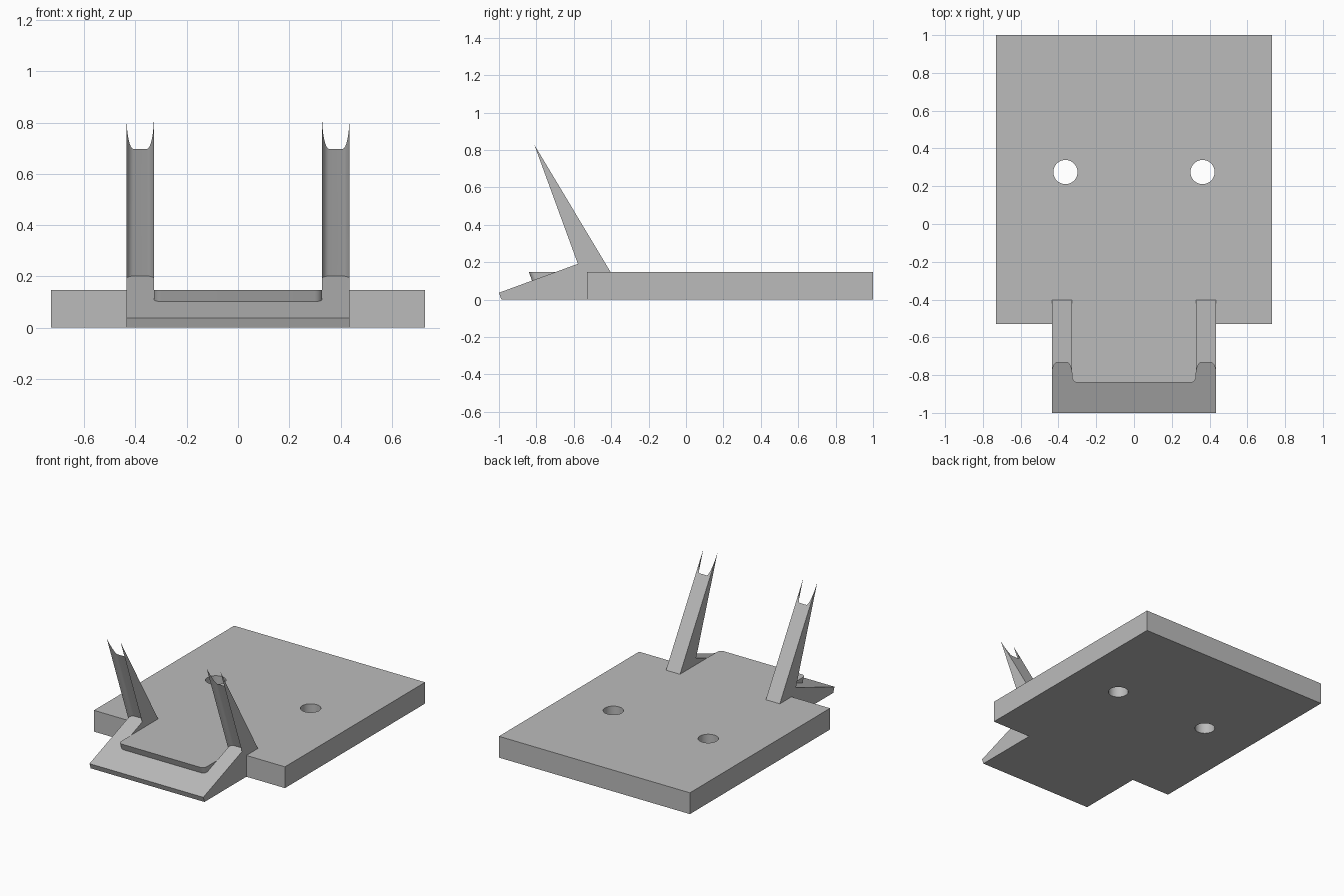
import bpy
import bmesh
import math

cube = bpy.data.objects.get("Cube")
if cube:
    bpy.data.objects.remove(cube)

grey = bpy.data.materials.new("plain grey")
grey.use_nodes = True
COLOUR = (0.5, 0.5, 0.5, 1)
grey.diffuse_color = COLOUR
grey.node_tree.nodes["Principled BSDF"].inputs["Base Color"].default_value = COLOUR

TOP = 0.147                # plate thickness
HALF_W, INNER = 0.435, 0.328   # outer and inner sides of the arms
NOSE = (-1.0, 0.037)
SLOPE = 0.366              # rise of the wedge; walls stand square to it
STEP = -0.53               # where the tongue meets the plate
HEEL = (-0.403, TOP)       # back foot of the prong
LEAN = (-0.80, 0.81)       # prong tip


def wedge_z(y):
    return NOSE[1] + SLOPE * (y - NOSE[0])


def finish(name, bm):
    bmesh.ops.recalc_face_normals(bm, faces=bm.faces)
    mesh = bpy.data.meshes.new(name)
    bm.to_mesh(mesh)
    bm.free()
    mesh.materials.append(grey)
    obj = bpy.data.objects.new(name, mesh)
    bpy.context.collection.objects.link(obj)
    return obj


def loft(name, sections):
    """Skin a row of matching closed sections and cap both ends."""
    bm = bmesh.new()
    rings = [[bm.verts.new(p) for p in s] for s in sections]
    for a, b in zip(rings, rings[1:]):
        for i in range(len(a)):
            j = (i + 1) % len(a)
            bm.faces.new((a[i], a[j], b[j], b[i]))
    bm.faces.new(rings[0])
    bm.faces.new(rings[-1])
    return finish(name, bm)


def smooth(obj):
    bpy.ops.object.select_all(action="DESELECT")
    obj.select_set(True)
    bpy.context.view_layer.objects.active = obj
    bpy.ops.object.shade_smooth_by_angle(angle=math.radians(30))


# Base plate with two round through holes
plate_outline = [(-0.73, STEP), (0.73, STEP), (0.73, 1), (-0.73, 1)]
plate = loft("base_plate", [[(x, y, z) for x, y in plate_outline] for z in (0, TOP)])
for x in (-0.363, 0.363):
    bpy.ops.mesh.primitive_cylinder_add(vertices=64, radius=0.064, depth=1, location=(x, 0.275, 0))
    cutter = bpy.context.object
    cutter.hide_render = True
    cut = plate.modifiers.new("hole", "BOOLEAN")
    cut.object = cutter
    cut.solver = "EXACT"
    bpy.context.view_layer.objects.active = plate
    bpy.ops.object.modifier_apply(modifier=cut.name)
    bpy.data.objects.remove(cutter)
smooth(plate)

# Sloping tongue between the arms
ramp_top = NOSE[0] + (TOP - NOSE[1]) / SLOPE
ramp = [NOSE, (-0.987, 0), (STEP, 0), (STEP, TOP), (ramp_top, TOP)]
loft("tongue", [[(x, y, z) for y, z in ramp] for x in (-INNER, INNER)])

# Raised ledge with rounded front corners, its wall square to the slope
RADIUS, LEDGE = 0.03, -0.84
half = [(INNER, ramp_top)]
for i in range(9):
    a = math.radians(90 * i / 8)
    half.append((INNER - RADIUS + RADIUS * math.cos(a), LEDGE + RADIUS - RADIUS * math.sin(a)))
outline = half + [(-x, y) for x, y in reversed(half)]
upper, lower = [], []
for x, y in outline:
    drop = max(TOP - wedge_z(y), 0) / (1 + SLOPE ** 2)
    upper.append((x, y, TOP))
    lower.append((x, y + SLOPE * drop, TOP - drop))
smooth(loft("front_ledge", [lower, upper]))

# Arms: wedge side and leaning prong with a rounded groove down its front
GROOVE = 0.027
back_run = (LEAN[0] - HEEL[0]) / (LEAN[1] - HEEL[1])


def arm_section(x, depth):
    foot_y = -0.578 + depth
    foot_z = wedge_z(foot_y)
    tip_z = (foot_y + SLOPE * foot_z - HEEL[0] + back_run * HEEL[1]) / (back_run + SLOPE)
    tip_y = HEEL[0] + back_run * (tip_z - HEEL[1])
    side = [NOSE, (-0.987, 0), (STEP, 0), (STEP, TOP), HEEL, (tip_y, tip_z), (foot_y, foot_z)]
    return [(x, y, z) for y, z in side]


for side, name in ((1, "left_arm"), (-1, "right_arm")):
    stations = []
    for i in range(9):
        a = math.radians(90 * i / 8)
        stations.append((GROOVE * (1 - math.cos(a)), GROOVE * math.sin(a)))
    sections = [arm_section(side * (INNER + u), d) for u, d in stations]
    sections += [arm_section(side * (HALF_W - u), d) for u, d in reversed(stations)]
    smooth(loft(name, sections))
